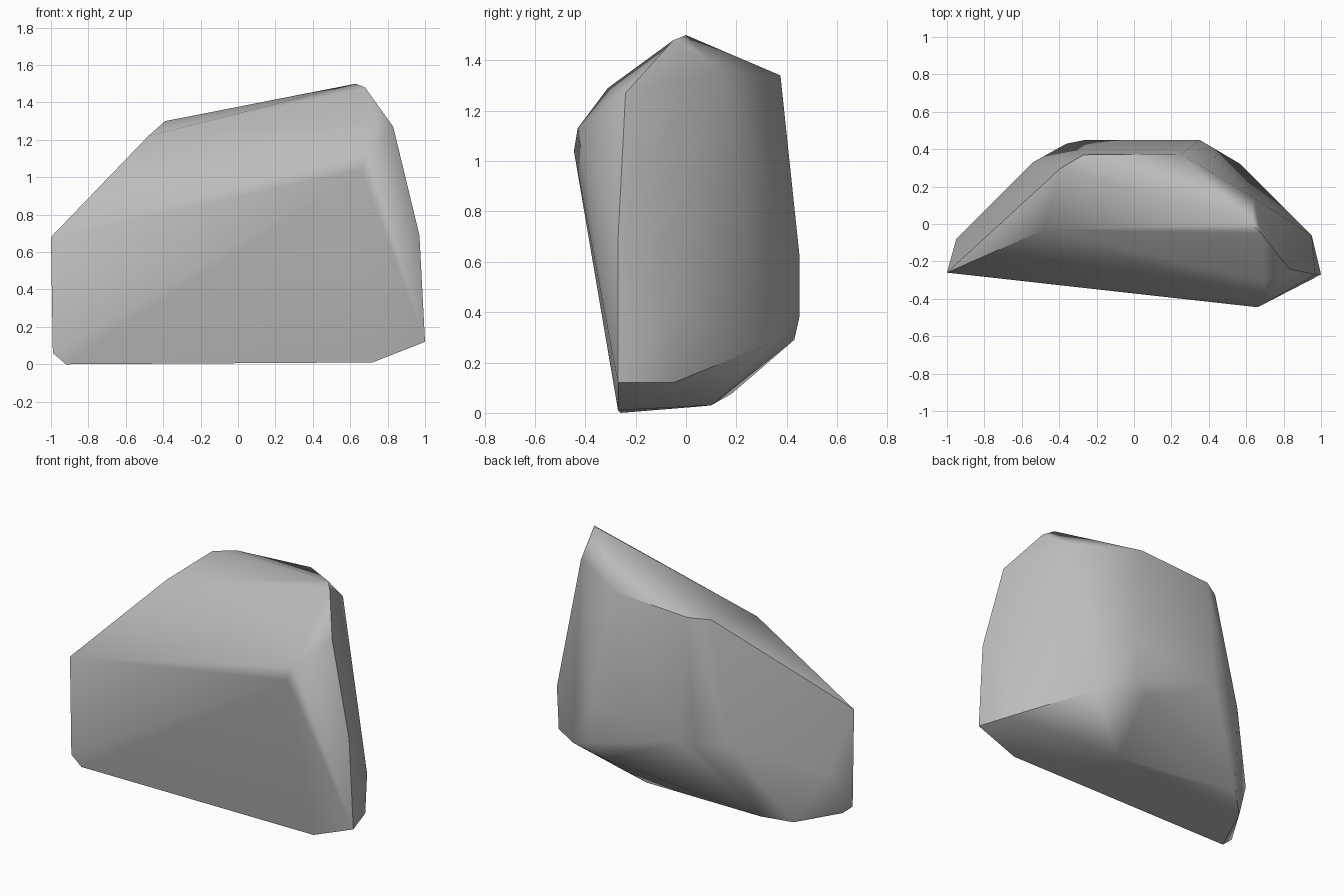
import bpy, bmesh, math
from mathutils import Vector

# Remove the default cube
cube = bpy.data.objects.get("Cube")
if cube:
    bpy.data.objects.remove(cube, do_unlink=True)

# Single stone colour
stone = bpy.data.materials.new("stone grey")
stone.use_nodes = True
grey = (0.5, 0.5, 0.5, 1)
stone.diffuse_color = grey
stone.node_tree.nodes["Principled BSDF"].inputs["Base Color"].default_value = grey

# Corners of the boulder, grouped by the facet they bound
front = [(-1, -.26, .68), (-.99, -.26, .06), (.66, -.445, 1.04), (.69, -.43, 1.13)]
crown = [(-.48, -.03, 1.22), (-.39, .3, 1.3), (-.27, .37, 1.31),
         (.25, .375, 1.34), (.63, 0, 1.5), (.68, -.05, 1.48), (.7, -.31, 1.29)]
side = [(.83, -.24, 1.27), (.97, -.27, .69), (1, -.27, .12),
        (.95, -.06, .38), (.93, -.05, .12), (.64, .14, 1.35)]
back = [(.35, .45, .63), (.35, .45, .38), (.27, .43, .29), (.57, .32, .27),
        (-.26, .45, .55), (-.36, .43, .55), (-.54, .33, .55), (-.95, -.08, .33)]
base = [(-.92, -.26, 0), (.72, -.27, .01), (-.79, .05, .025), (-.65, .18, .075),
        (-.18, .24, .14), (-.06, .1, .03), (.21, .1, .03)]

# Wrap the corners in a convex shell
bm = bmesh.new()
for corner in front + crown + side + back + base:
    bm.verts.new(Vector(corner))
hull = bmesh.ops.convex_hull(bm, input=bm.verts)
loose = [v for v in bm.verts if not v.link_faces]
bmesh.ops.delete(bm, geom=loose, context="VERTS")
bmesh.ops.dissolve_limit(bm, angle_limit=math.radians(2), verts=bm.verts, edges=bm.edges)
bmesh.ops.recalc_face_normals(bm, faces=bm.faces)

mesh = bpy.data.meshes.new("boulder")
bm.to_mesh(mesh)
bm.free()
mesh.materials.append(stone)
boulder = bpy.data.objects.new("boulder", mesh)
bpy.context.collection.objects.link(boulder)

# Soft shading across shallow folds, crisp along the strong ridges
bpy.ops.object.select_all(action="DESELECT")
boulder.select_set(True)
bpy.context.view_layer.objects.active = boulder
bpy.ops.object.shade_smooth_by_angle(angle=math.radians(40))
weighted = boulder.modifiers.new("weighted_normals", "WEIGHTED_NORMAL")
weighted.keep_sharp = True
